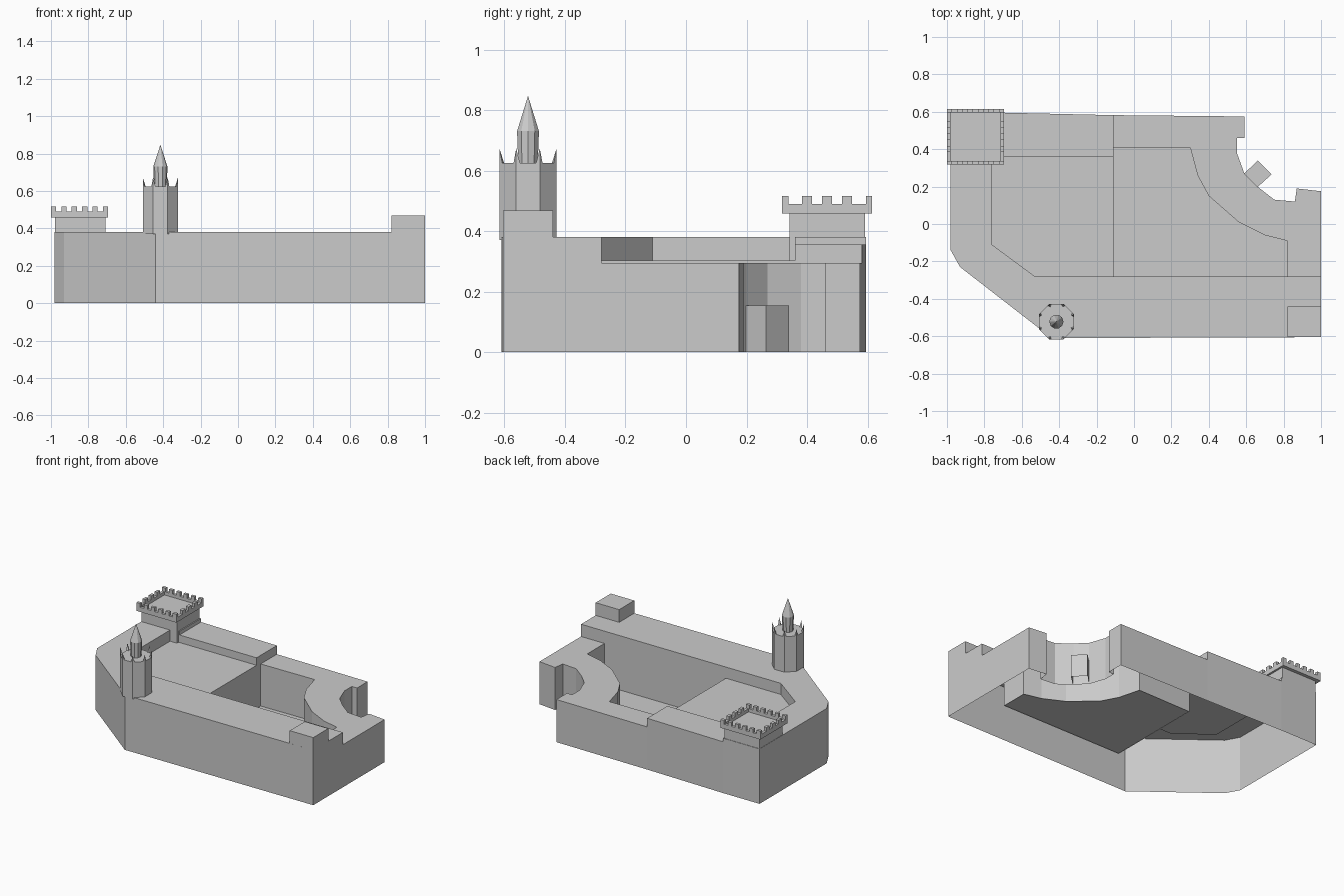
import bpy, bmesh, math
from mathutils import Vector

if "Cube" in bpy.data.objects:
    bpy.data.objects.remove(bpy.data.objects["Cube"])


def finish(name, bm):
    bmesh.ops.recalc_face_normals(bm, faces=bm.faces) if name in SOLIDS else None
    me = bpy.data.meshes.new(name)
    bm.to_mesh(me)
    bm.free()
    ob = bpy.data.objects.new(name, me)
    bpy.context.collection.objects.link(ob)
    return ob


SOLIDS = {"spire", "turret_pinnacles"}


def shell(name, pts, top, lows):
    """Flat roof polygon (counter-clockwise) with a wall under each edge down to lows[i]; None = no wall."""
    bm = bmesh.new()
    bm.faces.new([bm.verts.new((x, y, top)) for x, y in pts])
    for i, low in enumerate(lows):
        if low is None:
            continue
        (ax, ay), (bx, by) = pts[i], pts[(i + 1) % len(pts)]
        bm.faces.new([bm.verts.new(c) for c in
                      ((ax, ay, low), (bx, by, low), (bx, by, top), (ax, ay, top))])
    bmesh.ops.remove_doubles(bm, verts=bm.verts, dist=0.0005)
    return finish(name, bm)


def add_box(bm, x0, x1, y0, y1, z0, z1):
    vs = bmesh.ops.create_cube(bm, size=1)["verts"]
    for v in vs:
        v.co = Vector(((x0 + x1) / 2 + v.co.x * (x1 - x0),
                       (y0 + y1) / 2 + v.co.y * (y1 - y0),
                       (z0 + z1) / 2 + v.co.z * (z1 - z0)))


def box(name, *dims):
    bm = bmesh.new()
    add_box(bm, *dims)
    return finish(name, bm)


ROOF, BACK, LOW, DECK = 0.38, 0.355, 0.295, 0.303

# front and left wings, open underneath
shell("front_and_left_wing",
      [(-.98, .595), (-.98, -.14), (-.93, -.23), (-.44, -.61), (1, -.605), (1, -.28),
       (.82, -.28), (-.11, -.28), (-.53, -.28), (-.76, -.11), (-.76, .36), (-.70, .36), (-.70, .595)],
      ROOF, [0, 0, 0, 0, 0, LOW, 0, DECK, DECK, DECK, DECK, BACK, 0])

# back wing, slightly lower
shell("back_wing", [(-.70, .36), (-.11, .36), (-.11, .405), (-.11, .582), (-.70, .595)],
      BACK, [DECK, 0, LOW, 0, None])

# right wing with the curved inner wall and the round bite outside
inner = [(-.11, .405), (.30, .41), (.34, .26), (.40, .15), (.56, .01), (.70, -.06), (.82, -.09), (.82, -.28)]
outer = [(1, -.28), (1, .175), (.87, .19), (.86, .12), (.75, .13), (.66, .20), (.59, .27),
         (.55, .38), (.55, .46), (.59, .46), (.59, .575), (-.11, .582)]
shell("right_wing", inner + outer, LOW, [0] * 7 + [None] + [0] * 11 + [None])

# courtyard: raised deck and sunken floor
shell("courtyard_deck", [(-.76, .36), (-.76, -.11), (-.53, -.28), (-.11, -.28), (-.11, .36)],
      DECK, [None, None, None, 0, None])
shell("courtyard_floor", [(-.11, -.28)] + inner[::-1], 0.004, [])

# raised block on the front right corner
shell("corner_block", [(.82, -.605), (1, -.605), (1, -.44), (.82, -.44)], .468, [ROOF] * 4)

# small porch standing in the bite
shell("porch", [(.59, .27), (.66, .197), (.735, .265), (.662, .34)], .155, [0] * 4)

# square tower
box("square_tower", -.978, -.708, .342, .592, DECK, .462)

# battlements: low wall on each side plus merlons
X0, X1, Y0, Y1, T = -1.0, -.695, .318, .615, .02
bm = bmesh.new()
add_box(bm, X0, X1, Y0, Y1, .458, .468)
for y in (Y0, Y1 - T):
    add_box(bm, X0, X1, y, y + T, .468, .49)
    pitch = (X1 - X0) / 11
    for k in range(0, 11, 2):
        add_box(bm, X0 + k * pitch, X0 + (k + 1) * pitch, y, y + T, .49, .516)
for x in (X0, X1 - T):
    add_box(bm, x, x + T, Y0 + T, Y1 - T, .468, .49)
    pitch = (Y1 - Y0) / 9
    for k in range(2, 8, 2):
        add_box(bm, x, x + T, Y0 + k * pitch, Y0 + (k + 1) * pitch, .49, .516)
finish("battlements", bm)

# octagonal turret
CX, CY, R = -.415, -.522, .102
ring = [(CX + R * math.cos(math.radians(22.5 + 45 * i)),
         CY + R * math.sin(math.radians(22.5 + 45 * i))) for i in range(8)]
shell("octagonal_turret", ring, .625, [.37] * 8)

# thin pinnacle on every turret corner
bm = bmesh.new()
for i, (x, y) in enumerate(ring):
    p = Vector((x, y, .625))
    sides = [p.lerp(Vector((*ring[(i + d) % 8], .625)), .16) for d in (1, -1)]
    inside = p.lerp(Vector((CX, CY, .625)), .16)
    base = [bm.verts.new(c) for c in (p, sides[0], inside, sides[1])]
    tip = bm.verts.new((x, y, .673))
    bm.faces.new(base)
    for k in range(4):
        bm.faces.new((base[k], base[(k + 1) % 4], tip))
finish("turret_pinnacles", bm)

# spire: flared drum under a tall cone
N = 10
bm = bmesh.new()
rings = [[bm.verts.new((CX + r * math.cos(2 * math.pi * k / N), CY + r * math.sin(2 * math.pi * k / N), z))
          for k in range(N)] for r, z in ((.034, .625), (.038, .73))]
tip = bm.verts.new((CX, CY, .847))
for k in range(N):
    j = (k + 1) % N
    bm.faces.new((rings[0][k], rings[0][j], rings[1][j], rings[1][k]))
    bm.faces.new((rings[1][k], rings[1][j], tip))
finish("spire", bm)
